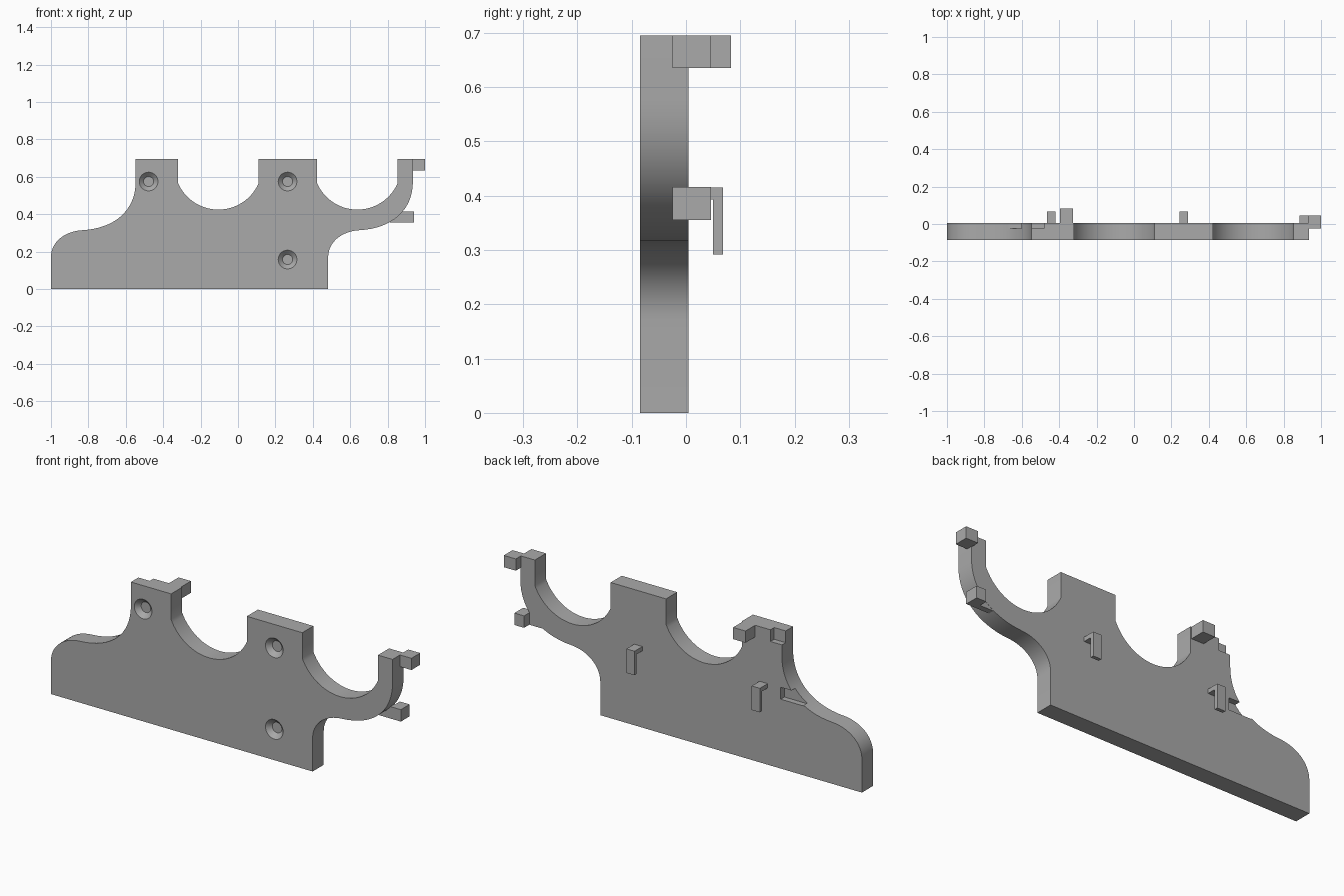
import bpy, bmesh, math
from mathutils import Vector, Matrix

cube = bpy.data.objects.get("Cube")
if cube:
    bpy.data.objects.remove(cube, do_unlink=True)

grey = bpy.data.materials.new("matte_grey")
grey.use_nodes = True
colour = (0.4, 0.4, 0.4, 1)
grey.diffuse_color = colour
grey.node_tree.nodes["Principled BSDF"].inputs["Base Color"].default_value = colour

FRONT, BACK, SEAT, TOP = -0.085, 0.005, -0.025, 0.695


def add(name, bm):
    bmesh.ops.recalc_face_normals(bm, faces=bm.faces)
    mesh = bpy.data.meshes.new(name)
    bm.to_mesh(mesh)
    bm.free()
    obj = bpy.data.objects.new(name, mesh)
    bpy.context.collection.objects.link(obj)
    mesh.materials.append(grey)
    return obj


def prism(name, outline, y0, y1):
    """Extrude an x-z outline from y0 to y1."""
    bm = bmesh.new()
    face = bm.faces.new([bm.verts.new((x, y0, z)) for x, z in outline])
    new = bmesh.ops.extrude_face_region(bm, geom=[face])["geom"]
    bmesh.ops.translate(bm, vec=(0, y1 - y0, 0),
                        verts=[v for v in new if isinstance(v, bmesh.types.BMVert)])
    return add(name, bm)


def box(name, x0, x1, y0, y1, z0, z1):
    return prism(name, [(x0, z0), (x1, z0), (x1, z1), (x0, z1)], y0, y1)


def cone(name, start, end, r0, r1):
    a, b = Vector(start), Vector(end)
    bm = bmesh.new()
    bmesh.ops.create_cone(bm, cap_ends=True, segments=40, radius1=r0, radius2=r1,
                          depth=(b - a).length)
    turn = (b - a).to_track_quat("Z", "Y").to_matrix().to_4x4()
    bm.transform(Matrix.Translation((a + b) / 2) @ turn)
    return add(name, bm)


def cut(target, cutters):
    for c in cutters:
        c.hide_render = True
        mod = target.modifiers.new("cut", "BOOLEAN")
        mod.operation, mod.solver, mod.object = "DIFFERENCE", "EXACT", c
    bpy.context.view_layer.update()
    done = bpy.data.meshes.new_from_object(
        target.evaluated_get(bpy.context.evaluated_depsgraph_get()))
    target.modifiers.clear()
    target.data = done
    for c in cutters:
        bpy.data.objects.remove(c, do_unlink=True)


def bezier(a, b, c, d, n=16):
    a, b, c, d = map(Vector, (a, b, c, d))
    pts = []
    for i in range(n + 1):
        t = i / n
        p = a * (1-t)**3 + 3*b*t*(1-t)**2 + 3*c*t*t*(1-t) + d*t**3
        pts.append((p.x, p.y))
    return pts


def cradle(cx, radius=0.235, half=0.2145):
    """Round saddle, listed from right to left."""
    a = math.asin(half / radius)
    return [(cx + radius * math.sin(a - 2*a*i/32), 0.66 - radius * math.cos(a - 2*a*i/32))
            for i in range(33)]


# Back plate: the same S curve ends both sides so that plates nest together
PITCH = 0.743
s_curve = (bezier((-0.547, 0.575), (-0.547, 0.42), (-0.66, 0.325), (-0.83, 0.315))
           + bezier((-0.83, 0.315), (-0.93, 0.31), (-1, 0.25), (-1, 0.17))[1:])
SHIFT = 2 * PITCH - 0.004
outline = [(-1, 0), (-1 + SHIFT, 0)]
outline += [(x + SHIFT, z) for x, z in reversed(s_curve)]
outline += [(-0.547 + SHIFT, TOP)]
for cx in (-0.105 + PITCH, -0.105):
    arc = cradle(cx)
    outline += [(arc[0][0], TOP)] + arc + [(arc[-1][0], TOP)]
outline += [(-0.547, TOP)] + s_curve
plate = prism("back_plate", outline, FRONT, BACK)

cutters = []
for i in range(2):
    # Countersunk screw holes with a counterbore behind
    x = -0.478 + i * PITCH
    for z in (0.158, 0.575):
        cutters += [cone("screw_hole", (x, -0.2, z), (x, 0.1, z), 0.027, 0.027),
                    cone("countersink", (x, FRONT - 0.005, z), (x, FRONT + 0.023, z), 0.055, 0.027),
                    cone("counterbore", (x, BACK - 0.035, z), (x, 0.1, z), 0.055, 0.055)]
    # Large round pocket
    x = -0.848 + i * PITCH
    cutters.append(cone("round_pocket", (x, BACK - 0.07, 0.158), (x, 0.1, 0.158), 0.128, 0.128))
# Seats for the neighbouring plate's lugs, with blind holes
cutters += [box("lower_seat", -0.67, -0.54, SEAT, 0.1, 0.355, 0.416),
            box("upper_seat", -0.6, -0.482, SEAT, 0.1, 0.635, 0.8)]
for x, z in ((-0.57, 0.385), (-0.515, 0.665)):
    cutters.append(cone("blind_hole", (x, SEAT - 0.04, z), (x, 0.1, z), 0.025, 0.025))
cut(plate, cutters)


# Lugs: small blocks with a flared screw hole along an axis
def flared_lug(obj, centre, axis, face):
    c, d = Vector(centre), Vector(axis)
    tip = c + d * face
    cut(obj, [cone("bore", c - d * 0.2, c + d * 0.2, 0.026, 0.026),
              cone("flare", tip - d * 0.022, tip + d * 0.01, 0.02, 0.052)])
    return obj


upper = flared_lug(box("upper_lug", 0.932, 1, SEAT, 0.046, 0.635, TOP),
                   (0.967, 0, 0.665), (0, 1, 0), 0.046)
lower = flared_lug(box("lower_lug", 0.885, 0.94, SEAT, 0.046, 0.355, 0.416),
                   (0.9125, 0, 0.385), (0, 1, 0), 0.046)
web = prism("lower_lug_web", [(0.81, 0.355), (0.886, 0.355), (0.886, 0.416), (0.86, 0.416)],
            SEAT, BACK - 0.001)
side = flared_lug(box("top_lug", -0.395, -0.325, BACK - 0.002, 0.083, 0.635, TOP),
                  (-0.36, 0.048, 0.665), (0, 0, -1), 0.03)
parts = [plate, upper, lower, web, side]

# Hooks on the back: an arm and a hanging tongue
for i in range(2):
    x = -0.466 + i * (PITCH - 0.033)
    bm = bmesh.new()
    profile = [(0, 0.415), (0.068, 0.415), (0.068, 0.292), (0.05, 0.292), (0.05, 0.393), (0, 0.393)]
    face = bm.faces.new([bm.verts.new((x, y, z)) for y, z in profile])
    new = bmesh.ops.extrude_face_region(bm, geom=[face])["geom"]
    bmesh.ops.translate(bm, vec=(0.046, 0, 0),
                        verts=[v for v in new if isinstance(v, bmesh.types.BMVert)])
    parts.append(add("hook_%d" % (i + 1), bm))

bpy.ops.object.select_all(action="DESELECT")
for p in parts:
    p.select_set(True)
bpy.context.view_layer.objects.active = plate
bpy.ops.object.shade_smooth_by_angle(angle=math.radians(30))
